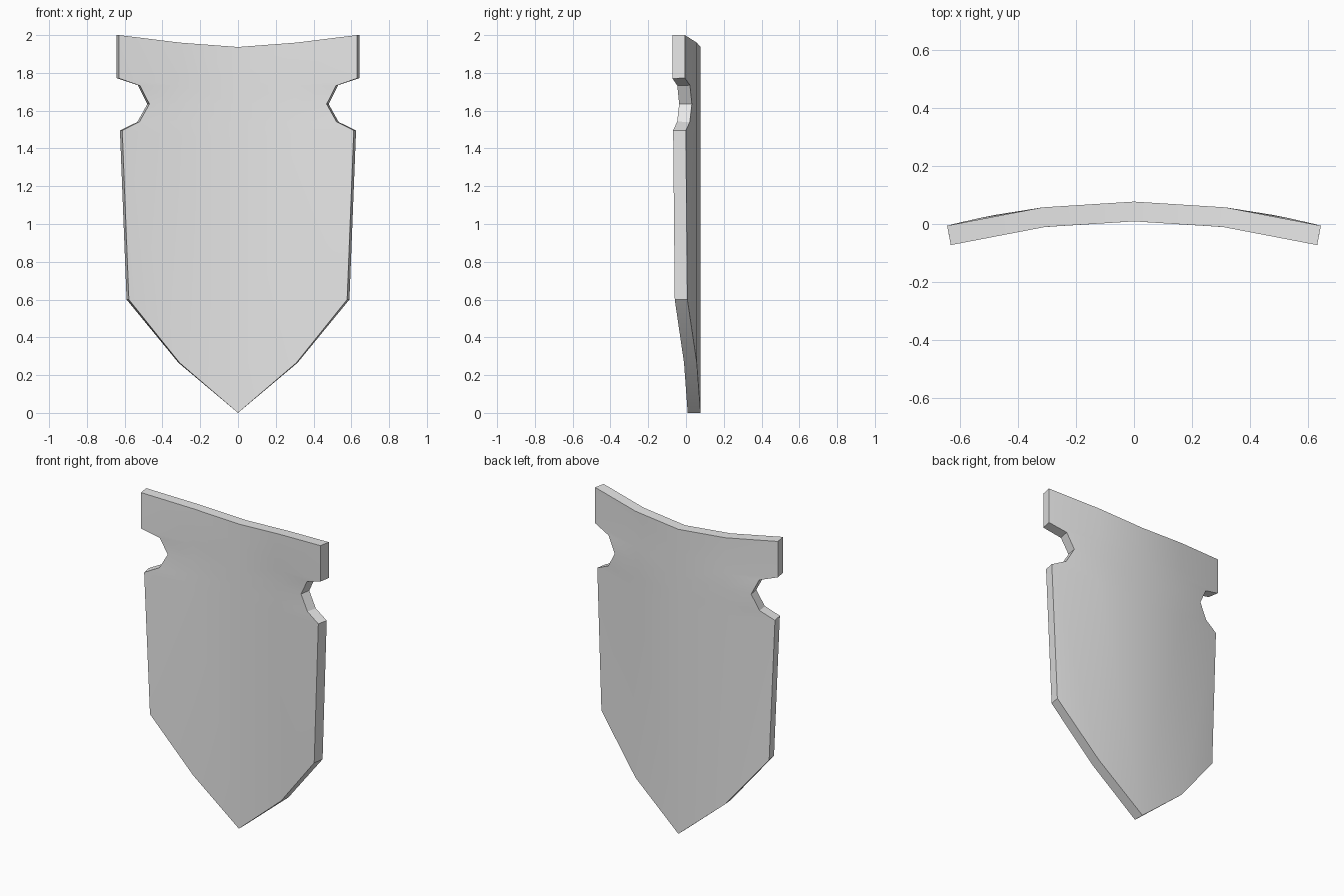
import bpy
import bmesh
import math

cube = bpy.data.objects.get("Cube")
if cube:
    bpy.data.objects.remove(cube, do_unlink=True)

# Single plain grey
grey = bpy.data.materials.new("plain_grey")
grey.use_nodes = True
colour = (0.8, 0.8, 0.8, 1)
grey.diffuse_color = colour
grey.node_tree.nodes["Principled BSDF"].inputs["Base Color"].default_value = colour

MID_X = 0.315
THICKNESS = 0.068

# Rows of the half plate: centre height, middle height, outer x, outer height
rows = [
    (0.0, 0.265, 0.59, 0.6),
    (1.45, 1.47, 0.625, 1.495),
    (1.54, 1.54, 0.533, 1.54),
    (1.635, 1.635, 0.48, 1.635),
    (1.735, 1.735, 0.53, 1.735),
    (1.79, 1.785, 0.643, 1.772),
    (1.937, 1.96, 0.643, 2.0),
]


def bend(x):
    """Depth of the curved back surface."""
    return 0.077 - 0.2 * x * x


# Half of the back surface
bm = bmesh.new()
grid = []
for centre_z, mid_z, outer_x, outer_z in rows:
    points = [(0, centre_z), (MID_X, mid_z), (outer_x, outer_z)]
    grid.append([bm.verts.new((x, bend(x), z)) for x, z in points])
for low, high in zip(grid, grid[1:]):
    for i in range(2):
        bm.faces.new((low[i], high[i], high[i + 1], low[i + 1]))

mesh = bpy.data.meshes.new("shield_plate")
bm.to_mesh(mesh)
bm.free()
mesh.materials.append(grey)
shield = bpy.data.objects.new("shield_plate", mesh)
bpy.context.collection.objects.link(shield)

# Mirror the half and give it thickness towards the front
mirror = shield.modifiers.new("mirror", 'MIRROR')
mirror.use_clip = True
solid = shield.modifiers.new("thickness", 'SOLIDIFY')
solid.thickness = THICKNESS
solid.offset = -1

bpy.ops.object.select_all(action='DESELECT')
shield.select_set(True)
bpy.context.view_layer.objects.active = shield
for name in ("mirror", "thickness"):
    bpy.ops.object.modifier_apply(modifier=name)

# Smooth curved faces, crisp rim
bpy.ops.object.shade_smooth_by_angle(angle=math.radians(30))
